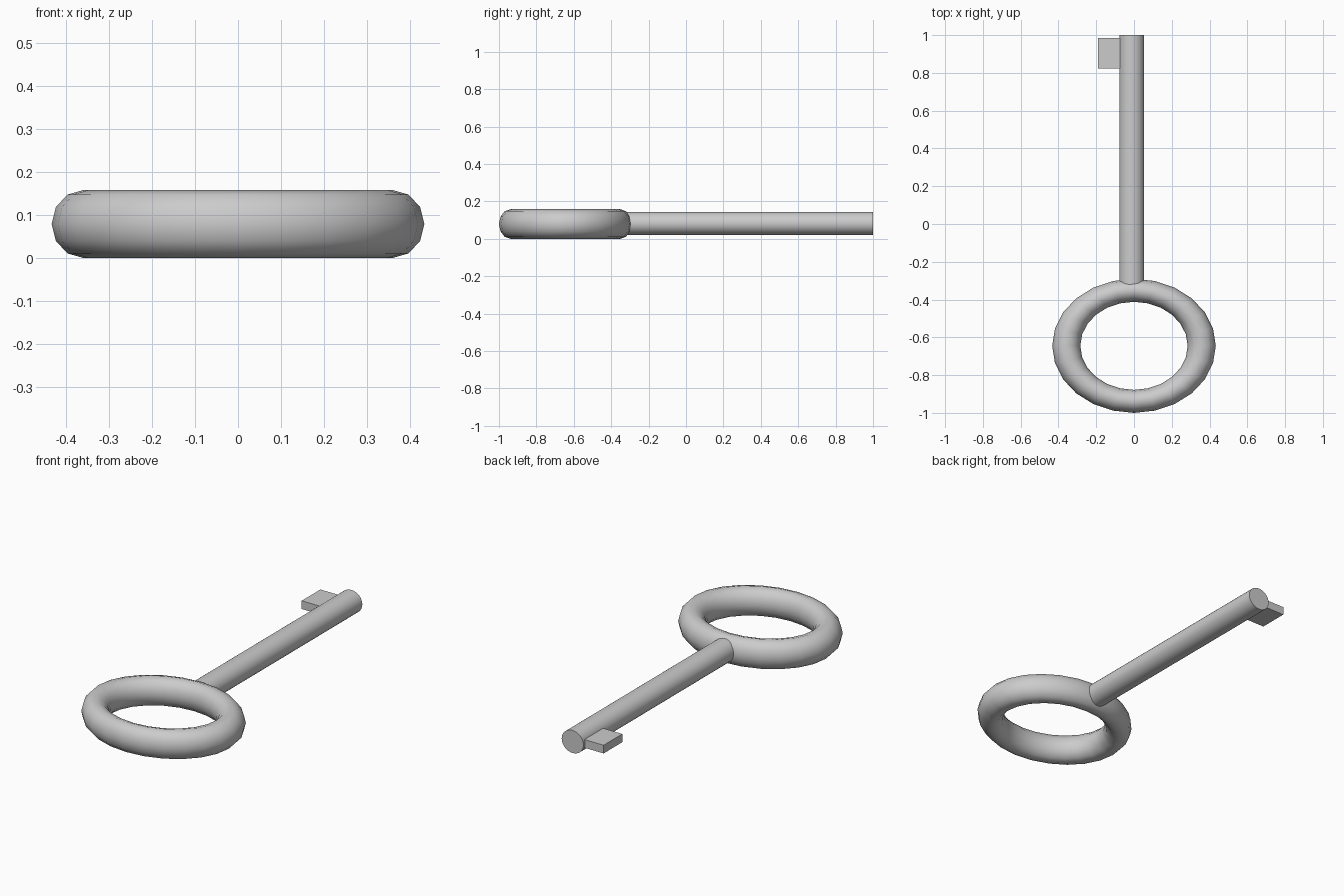
import bpy, math

if "Cube" in bpy.data.objects:
    bpy.data.objects.remove(bpy.data.objects["Cube"])


def finish(name, scale, smooth=True):
    ob = bpy.context.object
    ob.name = name
    ob.scale = scale
    bpy.ops.object.transform_apply(location=False, rotation=True, scale=True)
    if smooth:
        bpy.ops.object.shade_smooth_by_angle(angle=math.radians(40))
    return ob


# Oval ring handle
bpy.ops.mesh.primitive_torus_add(major_segments=24, minor_segments=12,
                                 major_radius=0.294, minor_radius=0.061,
                                 location=(0, -0.645, 0.079))
finish("ring_handle", (1.22, 1, 1.295))

# Round shaft, starting inside the ring's tube
y0, y1 = -0.34, 1.0
bpy.ops.mesh.primitive_cylinder_add(vertices=32, radius=1, depth=1,
                                    location=(-0.012, (y0 + y1) / 2, 0.082),
                                    rotation=(math.pi / 2, 0, 0))
finish("shaft", (0.066, 0.062, y1 - y0))

# Flat bit near the tip
bpy.ops.mesh.primitive_cube_add(size=1, location=(-0.12, 0.904, 0.082))
finish("key_bit", (0.14, 0.162, 0.045), smooth=False)
